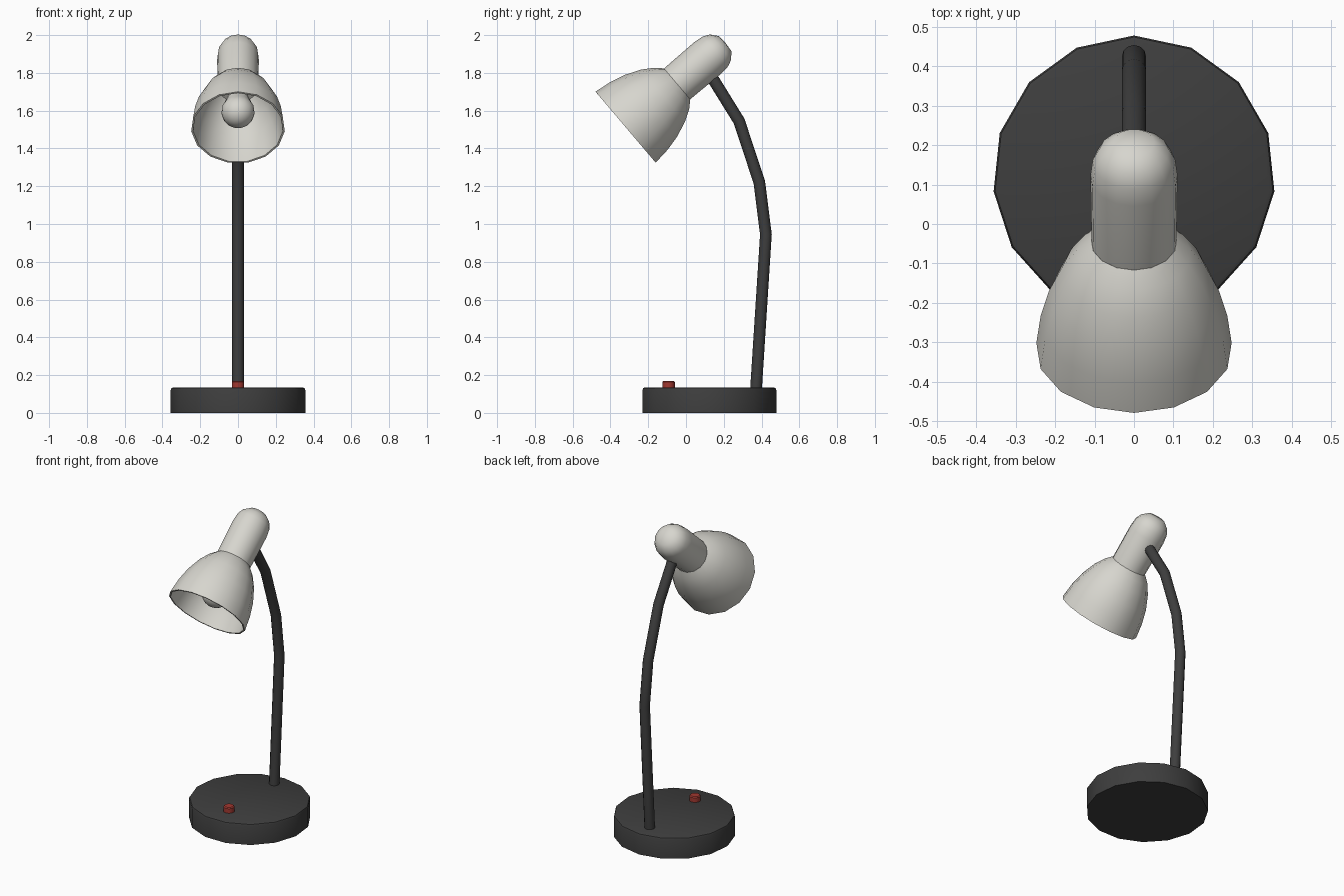
import bpy, bmesh, math
from mathutils import Matrix, Vector

if "Cube" in bpy.data.objects:
    bpy.data.objects.remove(bpy.data.objects["Cube"])


def mat(name, rgb):
    m = bpy.data.materials.new(name)
    m.diffuse_color = (*rgb, 1)
    m.use_nodes = True
    m.node_tree.nodes["Principled BSDF"].inputs["Base Color"].default_value = m.diffuse_color
    return m


DARK = mat("dark_grey", (0.048, 0.048, 0.048))
CREAM = mat("warm_white", (0.68, 0.67, 0.62))
RED = mat("red", (0.36, 0.04, 0.03))


def smooth(obj, angle=40):
    bpy.ops.object.select_all(action='DESELECT')
    obj.select_set(True)
    bpy.context.view_layer.objects.active = obj
    bpy.ops.object.shade_smooth_by_angle(angle=math.radians(angle))


def lathe(name, profile, matrix, material, sides=15, closed=False):
    """Turn (radius, height) points around local z; radius 0 makes a pole."""
    bm = bmesh.new()
    rings = []
    for r, h in profile:
        if r == 0:
            rings.append([bm.verts.new((0, 0, h))] * sides)
        else:
            rings.append([bm.verts.new((r * math.cos(2 * math.pi * i / sides),
                                        r * math.sin(2 * math.pi * i / sides), h))
                          for i in range(sides)])
    pairs = list(zip(rings, rings[1:]))
    if closed:
        pairs.append((rings[-1], rings[0]))
    for a, b in pairs:
        for i in range(sides):
            j = (i + 1) % sides
            quad = list(dict.fromkeys((a[i], a[j], b[j], b[i])))
            bm.faces.new(quad)
    bmesh.ops.recalc_face_normals(bm, faces=bm.faces)
    me = bpy.data.meshes.new(name)
    bm.to_mesh(me)
    bm.free()
    me.transform(matrix)
    me.materials.append(material)
    obj = bpy.data.objects.new(name, me)
    bpy.context.collection.objects.link(obj)
    smooth(obj)
    return obj


# Round base and switch button
turn = Matrix.Rotation(math.pi / 2, 4, 'Z')
lathe("base", [(0, 0), (0.358, 0), (0.358, 0.122), (0.354, 0.131), (0.345, 0.135), (0, 0.135)],
      Matrix.Translation((0, 0.12, 0)) @ turn, DARK)
lathe("switch_button", [(0, 0.12), (0.033, 0.12), (0.033, 0.164), (0.027, 0.17), (0, 0.17)],
      Matrix.Translation((0, -0.092, 0)) @ turn, RED)

# Bent stem
cu = bpy.data.curves.new("stem", 'CURVE')
cu.dimensions = '3D'
cu.bevel_depth = 0.031
cu.bevel_resolution = 4
cu.use_fill_caps = True
path = [(0.369, 0.1), (0.423, 0.945), (0.388, 1.222), (0.281, 1.545), (0.12, 1.805)]
sp = cu.splines.new('POLY')
sp.points.add(len(path) - 1)
for p, (y, z) in zip(sp.points, path):
    p.co = (0, y, z, 1)
cu.materials.append(DARK)
stem = bpy.data.objects.new("stem", cu)
bpy.context.collection.objects.link(stem)
bpy.ops.object.select_all(action='DESELECT')
stem.select_set(True)
bpy.context.view_layer.objects.active = stem
bpy.ops.object.convert(target='MESH')
smooth(bpy.context.object, 45)

# Tilted head: local z runs from the shade opening up to the socket end
c, s = math.cos(math.radians(40.3)), math.sin(math.radians(40.3))
head = Matrix(((0, 1, 0, 0), (-s, 0, c, -0.318), (c, 0, s, 1.5105), (0, 0, 0, 1)))

# Hollow shade, outer wall then inner wall
outer = [(0.249, 0), (0.238, 0.09), (0.217, 0.175), (0.182, 0.26), (0.144, 0.32), (0.109, 0.356)]
inner = [(r - 0.01, max(h - 0.007, 0)) for r, h in reversed(outer)]
lathe("shade", outer + inner, head, CREAM, closed=True)

# Socket with rounded end
lathe("socket", [(0, 0.335), (0.108, 0.335), (0.111, 0.57), (0.105, 0.622),
                 (0.088, 0.658), (0.052, 0.688), (0, 0.692)], head, CREAM)

# Bulb
r, mid = 0.088, 0.13
ball = [(r * math.sin(a), mid - r * math.cos(a))
        for a in (math.radians(d) for d in range(0, 121, 15))]
lathe("bulb", ball + [(0.055, 0.24), (0.045, 0.34), (0, 0.34)], head, CREAM)
